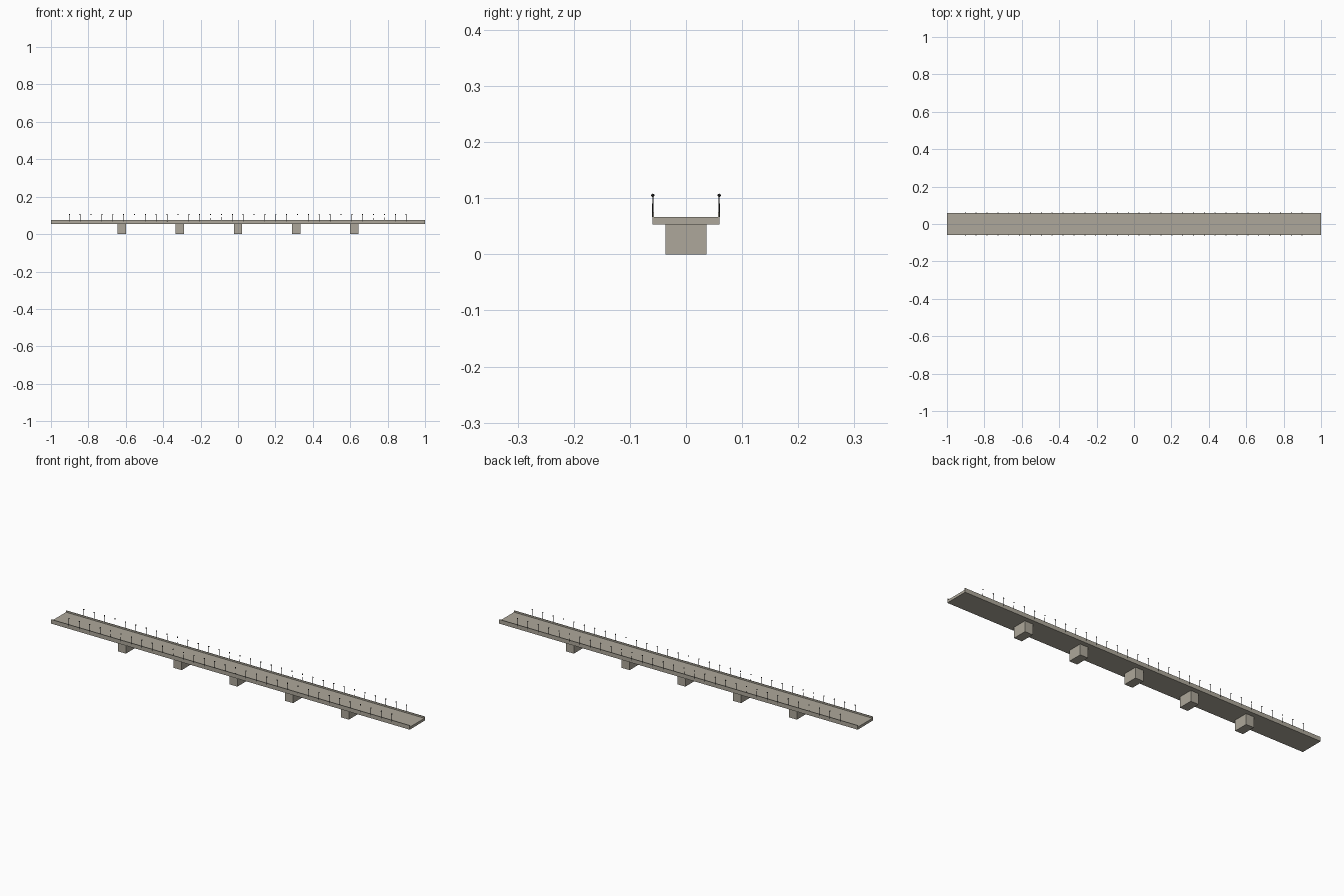
import bpy, bmesh
from mathutils import Matrix, Vector

old = bpy.data.objects.get("Cube")
if old:
    bpy.data.objects.remove(old, do_unlink=True)


def material(name, rgb):
    mat = bpy.data.materials.new(name)
    mat.use_nodes = True
    mat.diffuse_color = (*rgb, 1)
    mat.node_tree.nodes["Principled BSDF"].inputs["Base Color"].default_value = (*rgb, 1)
    return mat


concrete = material("warm grey concrete", (0.42, 0.39, 0.325))
iron = material("dark iron", (0.02, 0.02, 0.02))


def finish(name, bm, mat):
    mesh = bpy.data.meshes.new(name)
    bm.to_mesh(mesh)
    bm.free()
    mesh.materials.append(mat)
    obj = bpy.data.objects.new(name, mesh)
    bpy.context.collection.objects.link(obj)
    return obj


def box(name, low, high, mat):
    low, high = Vector(low), Vector(high)
    bm = bmesh.new()
    bmesh.ops.create_cube(bm, size=1, matrix=Matrix.Translation((low + high) / 2)
                          @ Matrix.Diagonal((*(high - low), 1)))
    return finish(name, bm, mat)


HALF_WIDTH = 0.06
DECK_BOTTOM, DECK_TOP, PARAPET_TOP = 0.0535, 0.0665, 0.0745

# Deck with raised parapets: one U-shaped section extruded along the bridge
inner = HALF_WIDTH - 0.0028
section = [(-HALF_WIDTH, DECK_BOTTOM), (HALF_WIDTH, DECK_BOTTOM),
           (HALF_WIDTH, PARAPET_TOP), (inner, PARAPET_TOP), (inner, DECK_TOP),
           (-inner, DECK_TOP), (-inner, PARAPET_TOP), (-HALF_WIDTH, PARAPET_TOP)]
bm = bmesh.new()
end = bm.faces.new([bm.verts.new((-1, y, z)) for y, z in section])
swept = bmesh.ops.extrude_face_region(bm, geom=[end])["geom"]
bmesh.ops.translate(bm, vec=(2, 0, 0),
                    verts=[v for v in swept if isinstance(v, bmesh.types.BMVert)])
bmesh.ops.recalc_face_normals(bm, faces=bm.faces)
finish("deck", bm, concrete)

# Piers
for i in range(5):
    x = (i - 2) * 0.311
    box(f"pier_{i + 1}", (x - 0.022, -0.0365, 0), (x + 0.022, 0.0365, DECK_BOTTOM), concrete)

# Lamp posts with round heads, a row along each parapet
COUNT, FIRST, STEP = 32, -0.902, 0.0581
HEAD_Z = 0.105
for side, label in ((-1, "front"), (1, "back")):
    bm = bmesh.new()
    y = side * (HALF_WIDTH - 0.0008)
    for i in range(COUNT):
        x = FIRST + i * STEP
        bmesh.ops.create_cone(bm, cap_ends=True, segments=8, radius1=0.0012, radius2=0.0008,
                              depth=HEAD_Z - DECK_TOP,
                              matrix=Matrix.Translation((x, y, (HEAD_Z + DECK_TOP) / 2)))
        bmesh.ops.create_uvsphere(bm, u_segments=8, v_segments=6, radius=0.003,
                                  matrix=Matrix.Translation((x, y, HEAD_Z)))
    finish(f"{label}_lamp_posts", bm, iron)
